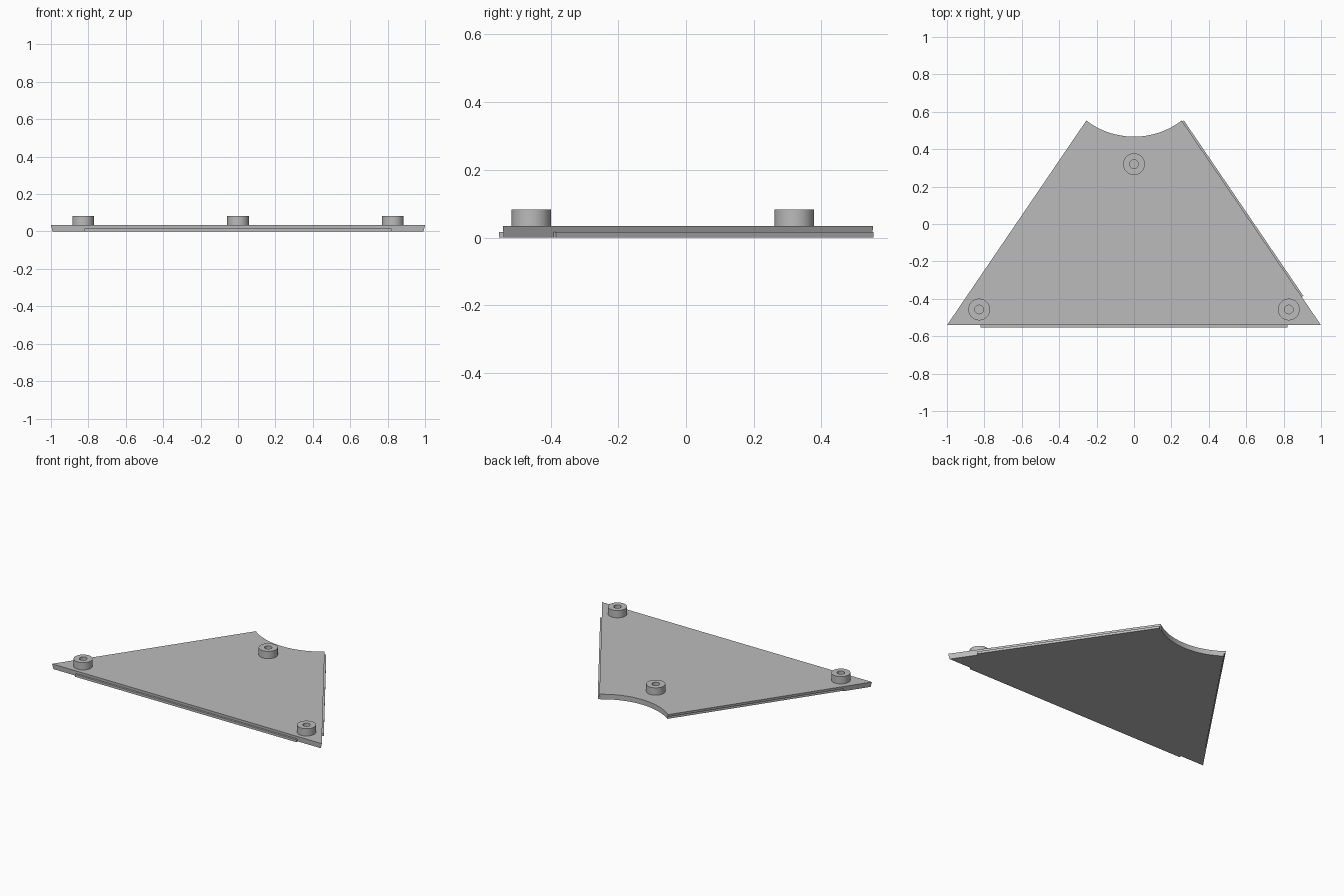
import bpy, bmesh, math
from mathutils import Vector

cube = bpy.data.objects.get("Cube")
if cube:
    bpy.data.objects.remove(cube, do_unlink=True)

grey = bpy.data.materials.new("plain grey")
grey.use_nodes = True
grey.diffuse_color = (0.5, 0.5, 0.5, 1)
grey.node_tree.nodes["Principled BSDF"].inputs["Base Color"].default_value = (0.5, 0.5, 0.5, 1)

TOP, LIP_TOP, LIP_OUT = 0.034, 0.016, 0.012
BACK, FRONT = 0.553, -0.541
BACK_X, FRONT_X = 0.255, 1.0


def make_object(name, bm):
    bmesh.ops.recalc_face_normals(bm, faces=bm.faces)
    mesh = bpy.data.meshes.new(name)
    bm.to_mesh(mesh)
    bm.free()
    mesh.materials.append(grey)
    obj = bpy.data.objects.new(name, mesh)
    bpy.context.collection.objects.link(obj)
    return obj


def loft(name, low, high, z0, z1):
    """Closed solid between two outlines with matching points."""
    bm = bmesh.new()
    a = [bm.verts.new((x, y, z0)) for x, y in low]
    b = [bm.verts.new((x, y, z1)) for x, y in high]
    bm.faces.new(a)
    bm.faces.new(b)
    for i in range(len(a)):
        j = (i + 1) % len(a)
        bm.faces.new((a[i], a[j], b[j], b[i]))
    return make_object(name, bm)


def outline(inset):
    """Trapezoid with a concave arc in its back edge."""
    bx, fx = BACK_X - inset, FRONT_X - 1.6 * inset
    sag = 0.086
    radius = (BACK_X ** 2 + sag ** 2) / (2 * sag)
    cy = BACK - sag + radius
    half = math.asin(bx / radius)
    arc = [(radius * math.sin(t), cy - radius * math.cos(t))
           for t in (half - 2 * half * i / 24 for i in range(25))]
    return [(-fx, FRONT + inset / 2), (fx, FRONT + inset / 2)] + arc


def side_strip(name, sign, inner, outer, z0, z1):
    """Strip along a slanted side, between two distances from its edge."""
    start = Vector((BACK_X, BACK))
    along = (Vector((FRONT_X, FRONT)) - start).normalized()
    out = Vector((-along.y, along.x))
    length = 1.14
    pts = [start + along * s + out * d for s, d in
           ((0.006, inner), (length, inner), (length, outer), (0.006, outer))]
    if sign < 0:
        pts[0] -= along * 0.1
        pts[3] -= along * 0.1
    pts = [(p.x * sign, p.y) for p in pts]
    return loft(name, pts, pts, z0, z1)


# Main panel, edges leaning in slightly towards the underside
panel = loft("panel", outline(0.005), outline(0), 0, TOP)

# Groove under the left-hand slanted edge that takes a neighbour's lip
cutter = side_strip("groove_cutter", -1, -LIP_OUT, 0.05, -0.02, LIP_TOP + 0.001)
cutter.hide_render = True
cutter.hide_viewport = True
groove = panel.modifiers.new("groove", "BOOLEAN")
groove.operation = "DIFFERENCE"
groove.solver = "EXACT"
groove.object = cutter

# Joining lips
side_strip("side_lip", 1, -0.01, LIP_OUT - 0.002, 0, LIP_TOP)
front = [(-0.82, -0.553), (0.82, -0.553), (0.82, -0.53), (-0.82, -0.53)]
loft("front_lip", front, front, 0, LIP_TOP)


# Hollow round bosses
def boss(name, x, y):
    n = 48
    profile = [(0.058, TOP), (0.058, 0.083), (0.023, 0.083), (0.023, TOP + 0.001)]
    bm = bmesh.new()
    rings = [[bm.verts.new((x + r * math.cos(2 * math.pi * i / n),
                            y + r * math.sin(2 * math.pi * i / n), z))
              for i in range(n)] for r, z in profile]
    for a, b in zip(rings, rings[1:]):
        for i in range(n):
            j = (i + 1) % n
            bm.faces.new((a[i], a[j], b[j], b[i]))
    bm.faces.new(rings[-1])
    obj = make_object(name, bm)
    bpy.ops.object.select_all(action="DESELECT")
    obj.select_set(True)
    bpy.context.view_layer.objects.active = obj
    bpy.ops.object.shade_smooth_by_angle(angle=math.radians(30))


boss("back_boss", 0, 0.32)
boss("left_boss", 0.828, -0.457)
boss("right_boss", -0.828, -0.457)
